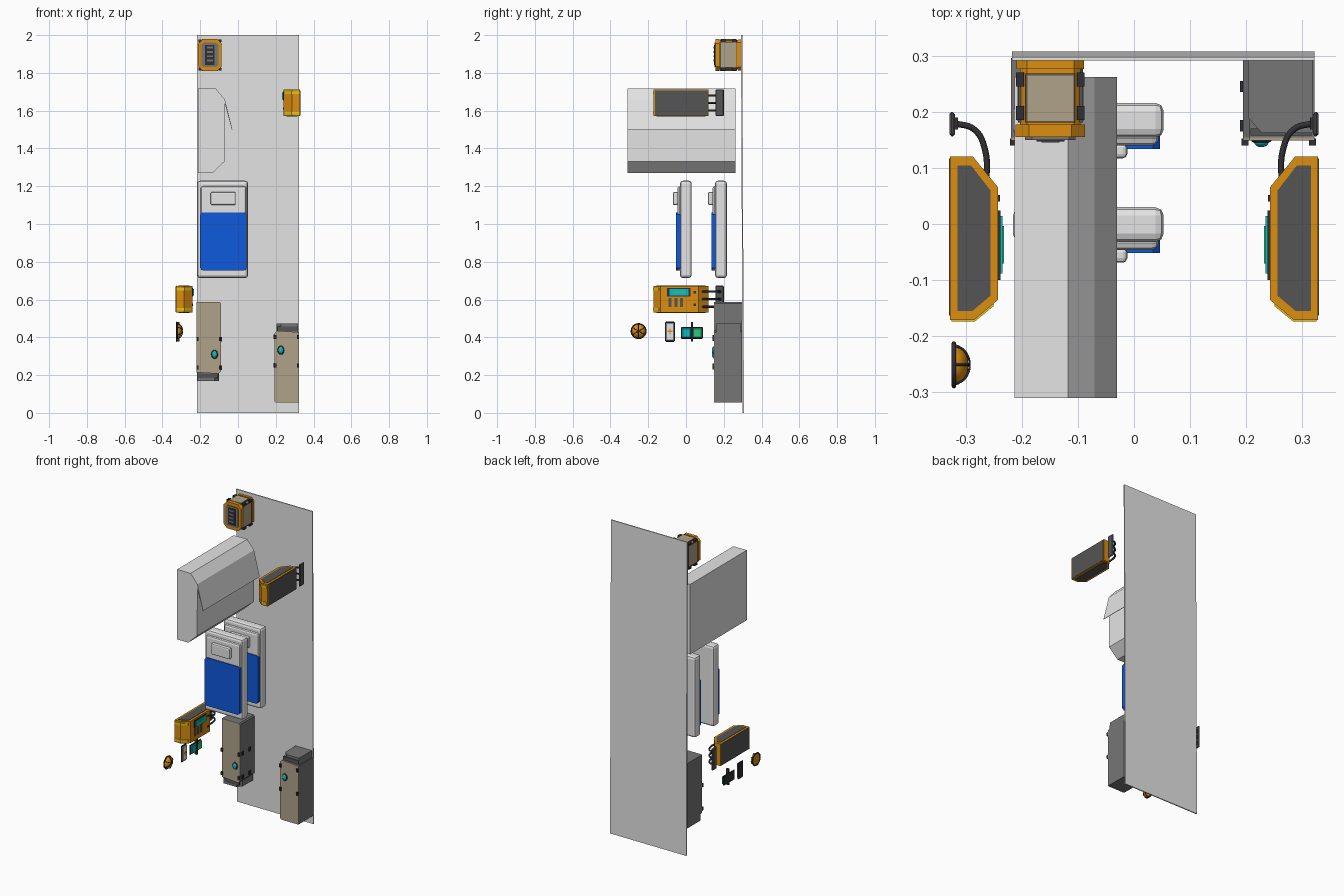
import bpy, bmesh, math
from mathutils import Matrix, Vector

cube = bpy.data.objects.get("Cube")
if cube:
    bpy.data.objects.remove(cube, do_unlink=True)


def material(name, *rgb):
    m = bpy.data.materials.new(name)
    m.use_nodes = True
    color = (*rgb, 1)
    m.diffuse_color = color
    m.node_tree.nodes["Principled BSDF"].inputs["Base Color"].default_value = color
    return m


white = material("light grey", .78, .78, .78)
orange = material("orange", .72, .27, .005)
yellow = material("yellow", .75, .58, .01)
beige = material("beige", .43, .36, .25)
blue = material("blue", .005, .1, .72)
grey = material("mid grey", .18, .18, .18)
dark = material("dark grey", .09, .09, .09)
black = material("near black", .03, .03, .035)
teal = material("teal", .005, .5, .55)
green = material("green", .02, .6, .22)


def finish(name, bm, mat):
    bmesh.ops.recalc_face_normals(bm, faces=bm.faces)
    mesh = bpy.data.meshes.new(name)
    bm.to_mesh(mesh)
    bm.free()
    mesh.materials.append(mat)
    ob = bpy.data.objects.new(name, mesh)
    bpy.context.collection.objects.link(ob)
    return ob


def prism(name, pts, axis, lo, hi, mat):
    """Extrude a profile along an axis from lo to hi."""
    bm = bmesh.new()
    i = "xyz".index(axis)
    rings = []
    for d in (lo, hi):
        ring = []
        for p in pts:
            co = list(p)
            co.insert(i, d)
            ring.append(bm.verts.new(co))
        rings.append(ring)
        bm.faces.new(ring)
    a, b = rings
    for k in range(len(pts)):
        n = (k + 1) % len(pts)
        bm.faces.new((a[k], a[n], b[n], b[k]))
    return finish(name, bm, mat)


def box(name, x, y, z, mat, bevel=0, segments=1):
    pts = [(x[0], y[0]), (x[1], y[0]), (x[1], y[1]), (x[0], y[1])]
    ob = prism(name, pts, "z", z[0], z[1], mat)
    if bevel:
        mod = ob.modifiers.new("bevel", "BEVEL")
        mod.width, mod.segments = bevel, segments
    return ob


def octagon(x, z, c):
    """Rectangle with cut corners."""
    (a, b), (d, e) = x, z
    return [(a + c, d), (b - c, d), (b, d + c), (b, e - c),
            (b - c, e), (a + c, e), (a, e - c), (a, d + c)]


def tube(name, pts, radius, mat, cyclic=False):
    cu = bpy.data.curves.new(name, "CURVE")
    cu.dimensions = "3D"
    cu.bevel_depth, cu.bevel_resolution, cu.resolution_u = radius, 2, 6
    sp = cu.splines.new("BEZIER")
    sp.bezier_points.add(len(pts) - 1)
    for p, co in zip(sp.bezier_points, pts):
        p.co = co
        p.handle_left_type = p.handle_right_type = "AUTO"
    sp.use_cyclic_u = cyclic
    cu.use_fill_caps = True
    cu.materials.append(mat)
    ob = bpy.data.objects.new(name, cu)
    bpy.context.collection.objects.link(ob)
    return ob


def dome(name, center, scale, mat, cut_axis=None):
    bm = bmesh.new()
    bmesh.ops.create_uvsphere(bm, u_segments=20, v_segments=12, radius=1)
    if cut_axis:
        geom = bm.verts[:] + bm.edges[:] + bm.faces[:]
        bmesh.ops.bisect_plane(bm, geom=geom, plane_co=(0, 0, 0), plane_no=-Vector(cut_axis), clear_outer=True)
        bmesh.ops.holes_fill(bm, edges=[e for e in bm.edges if e.is_boundary])
    bmesh.ops.transform(bm, matrix=Matrix.Translation(center) @ Matrix.Diagonal((*scale, 1)), verts=bm.verts)
    ob = finish(name, bm, mat)
    for p in ob.data.polygons:
        p.use_smooth = len(p.vertices) < 5
    return ob


def place(parts, matrix):
    for ob in parts:
        ob.data.transform(matrix)
        if matrix.determinant() < 0 and ob.type == "MESH":
            ob.data.flip_normals()


# Wall panel, leaning slightly
prism("wall_panel", [(.3, 0), (.307, 0), (.298, 2), (.291, 2)], "x", -.217, .322, white)

# Hooded cabinet with hanging flap
prism("cabinet_body", [(-.213, 1.27), (-.135, 1.27), (-.072, 1.33), (-.07, 1.66),
                       (-.118, 1.717), (-.213, 1.717)], "y", -.31, .262, white)
prism("cabinet_flap", [(-.07, 1.66), (-.03, 1.5), (-.033, 1.5), (-.074, 1.655)],
      "y", -.31, .262, white)

# Two upright beds
for n, y in enumerate((-.032, .154)):
    tag = f"_{n + 1}"
    box("bed_frame" + tag, (-.216, .053), (y, y + .062), (.714, 1.229), white, .015, 2)
    box("bed_mattress" + tag, (-.198, .044), (y - .014, y + .01), (.755, 1.2), white, .012, 2)
    prism("bed_blanket" + tag, octagon((-.2, .046), (.755, 1.062), .012), "y", y - .02, y + .006, blue)
    box("bed_pillow" + tag, (-.145, -.012), (y - .037, y - .01), (1.1, 1.17), white, .008, 2)

# Corner lamp box
prism("lamp_core", octagon((-.203, -.095), (1.817, 1.973), .012), "y", .165, .285, orange)
prism("lamp_front_rim", octagon((-.211, -.087), (1.81, 1.98), .024), "y", .155, .177, orange)
prism("lamp_back_rim", octagon((-.209, -.089), (1.812, 1.978), .018), "y", .276, .291, orange)
prism("lamp_front_plate", octagon((-.194, -.104), (1.83, 1.96), .012), "y", .15, .157, grey)
box("lamp_grille", (-.174, -.124), (.147, .152), (1.842, 1.948), black)
for i in range(4):
    z = 1.86 + i * .023
    box(f"lamp_grille_slat_{i}", (-.165, -.133), (.145, .148), (z, z + .01), grey)
for name, z in (("top", 1.973), ("bottom", 1.814)):
    box(f"lamp_{name}_trim", (-.193, -.105), (.181, .268), (z - .003, z + .004), dark)
    box(f"lamp_{name}_plate", (-.19, -.108), (.184, .265), (z - .004, z + .006), beige)
for name, x in (("left", -.095), ("right", -.203)):
    box(f"lamp_{name}_trim", (x - .004, x + .004), (.181, .268), (1.827, 1.963), dark)
    box(f"lamp_{name}_plate", (x - .005, x + .005), (.184, .265), (1.83, 1.96), beige)
    for y in (.185, .245):
        for z in (1.812, 1.963):
            box(f"lamp_{name}_clip", (x - .007, x + .007), (y, y + .025), (z, z + .014), black)


def wall_unit(tag, z0):
    """Chamfered unit on the negative x side, with cables to a bracket."""
    plan = [(-.328, .12), (-.287, .12), (-.242, .065), (-.242, -.135), (-.285, -.171), (-.328, -.171)]
    inset = [(-.315, .104), (-.29, .104), (-.256, .06), (-.256, -.128), (-.288, -.155), (-.315, -.155)]
    z1 = z0 + .14
    parts = [prism("unit_shell" + tag, plan, "z", z0, z1, orange),
             prism("unit_top" + tag, inset, "z", z1 - .002, z1 + .002, dark),
             prism("unit_bottom" + tag, inset, "z", z0 - .002, z0 + .002, dark),
             box("unit_outer_side" + tag, (-.33, -.326), (-.163, .117), (z0 + .003, z1 - .003), dark)]
    band = [(-.325, -.17), (-.325, -.174), (-.284, -.174), (-.25, -.146), (-.25, -.141), (-.285, -.17)]
    for z in (z0 + .01, z1 - .024):
        parts.append(prism("unit_yellow_band" + tag, band, "z", z, z + .014, yellow))
    # indicator strip, vents and bolts
    parts += [box("strip_frame" + tag, (-.243, -.238), (-.1, .024), (z0 + .083, z0 + .13), black),
              box("strip_light" + tag, (-.24, -.234), (-.088, .014), (z0 + .089, z0 + .124), teal),
              box("strip_core" + tag, (-.236, -.232), (-.07, -.004), (z0 + .102, z0 + .111), green)]
    for y in (-.093, -.062, -.031):
        parts.append(box("unit_vent" + tag, (-.243, -.24), (y, y + .016), (z0 + .028, z0 + .076), dark))
    for z in (z0 + .035, z0 + .1):
        parts.append(box("unit_bolt" + tag, (-.243, -.239), (.04, .052), (z, z + .012), black))
    # cables and bracket
    for k in range(3):
        z = z0 + .03 + k * .04
        path = [(-.263, .07, z), (-.265, .13, z), (-.284, .168, z), (-.322, .18, z)]
        parts.append(tube(f"unit_cable_{k}" + tag, path, .0055, black))
        parts.append(box(f"cable_socket_{k}" + tag, (-.322, -.314), (.168, .19), (z - .01, z + .01), black))
    parts.append(box("cable_bracket" + tag, (-.329, -.319), (.156, .2), (z0, z0 + .142), dark, .004))
    return parts


wall_unit("_right", .532)
place(wall_unit("_left", 1.571), Matrix.Diagonal((-1, 1, 1, 1)))


def locker(tag):
    """Cabinet around its own centre in x and z."""
    front = [(-.058, -.208), (.064, -.208), (.064, .165), (-.052, .173), (-.064, .16), (-.064, -.2)]
    plan = [(-.055, .19), (-.03, .162), (.06, .162), (.06, .292), (-.055, .292)]
    parts = [prism("locker_body" + tag, front, "y", .154, .296, grey),
             prism("locker_door" + tag, front, "y", .149, .155, beige),
             prism("locker_cap" + tag, plan, "z", .165, .21, grey),
             box("locker_cap_lip" + tag, (-.05, .058), (.158, .17), (.172, .195), dark),
             dome("locker_knob_ring" + tag, (-.031, .149, .07), (.018, .006, .024), black),
             dome("locker_knob" + tag, (-.031, .146, .07), (.013, .009, .018), teal)]
    for z in (-.01, .14):
        for x in (-.066, .054):
            parts.append(box("locker_hinge" + tag, (x, x + .012), (.14, .152), (z - .012, z + .01), black))
        for y in (.165, .235):
            parts.append(box("locker_clip" + tag, (-.069, -.06), (y, y + .02), (z - .012, z + .012), black))
    return parts


place(locker("_left"), Matrix.Translation((.258, 0, .262)))
place(locker("_right"), Matrix.Translation((-.155, 0, .38)) @ Matrix.Rotation(math.pi, 4, "Y"))

# Caged warning light
cx, cy, cz = -.321, -.251, .433
dome("warning_light", (cx, cy, cz), (.026, .037, .037), orange, (1, 0, 0))
ring = [(cx, cy + .038 * math.cos(a * math.pi / 4), cz + .038 * math.sin(a * math.pi / 4)) for a in range(8)]
tube("warning_light_rim", ring, .004, black, True)
for k in range(3):
    t = k * math.pi / 3
    arc = []
    for j in range(7):
        r, h = .039 * math.cos(j * math.pi / 6), .028 * math.sin(j * math.pi / 6)
        arc.append((cx + h, cy + r * math.sin(t), cz + r * math.cos(t)))
    tube(f"warning_light_cage_{k}", arc, .002, black)

# Switch plate with a cross
box("switch_back", (-.329, -.32), (-.11, -.059), (.376, .483), black, .004)
box("switch_face", (-.322, -.314), (-.105, -.064), (.384, .475), white, .003)
box("switch_cross_upright", (-.315, -.312), (-.088, -.081), (.415, .447), orange)
box("switch_cross_bar", (-.315, -.312), (-.098, -.071), (.427, .435), orange)

# Twin indicator
box("indicator_back", (-.329, -.32), (-.026, .089), (.392, .455), black, .004)
box("indicator_clasp", (-.327, -.309), (.026, .036), (.378, .48), black)
for name, y, mat in (("teal", -.021, teal), ("green", .037, green)):
    box(f"indicator_{name}", (-.322, -.311), (y, y + .047), (.398, .449), mat, .004)
